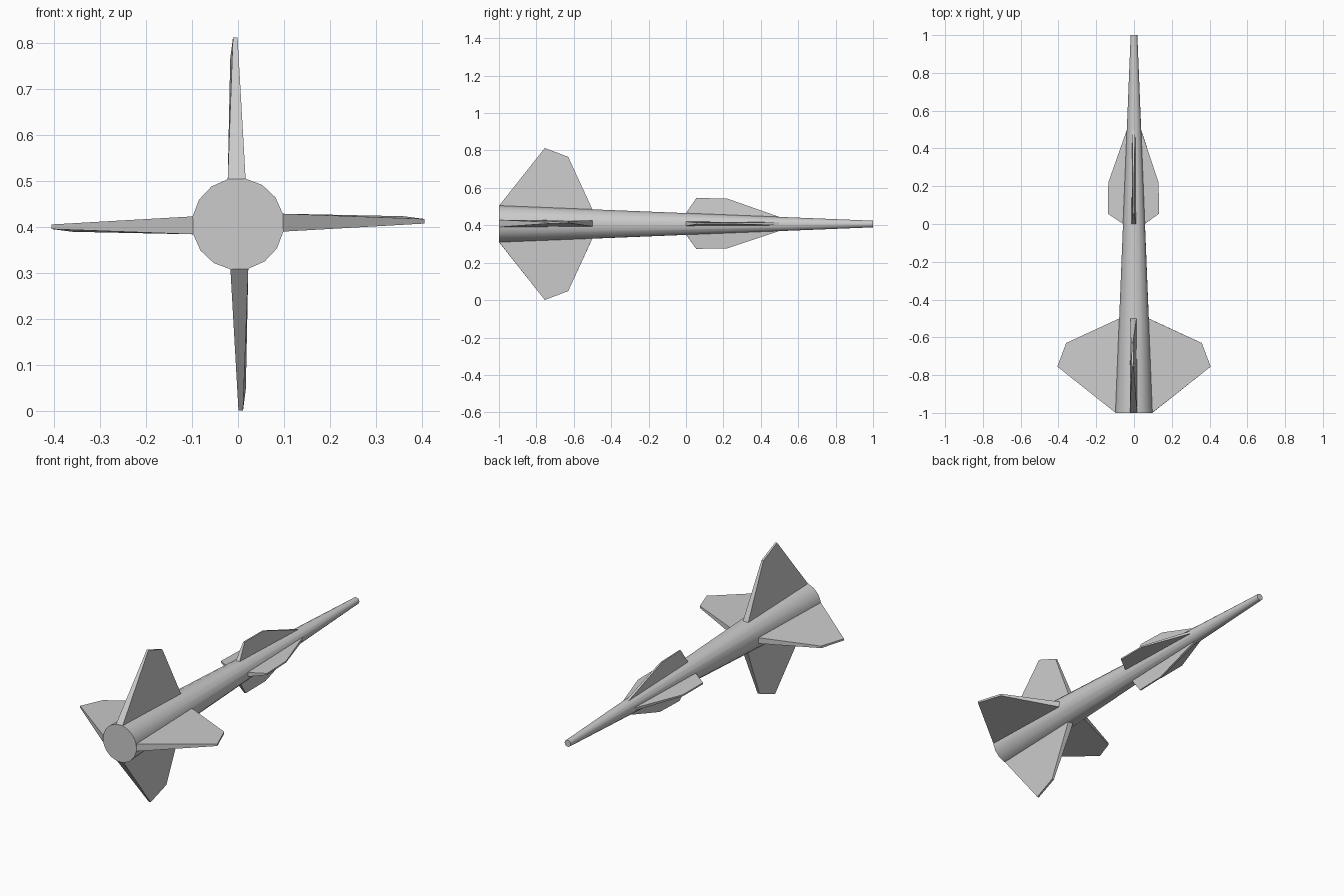
import bpy, bmesh, math

if "Cube" in bpy.data.objects:
    bpy.data.objects.remove(bpy.data.objects["Cube"])

CZ = 0.407                       # height of the body axis
SIDES = 16
HALF = math.pi / SIDES
TWIST = math.radians(1.7)        # slight roll of the body facets

grey = bpy.data.materials.new("plain grey")
grey.diffuse_color = (0.6, 0.6, 0.6, 1)
grey.use_nodes = True
grey.node_tree.nodes["Principled BSDF"].inputs["Base Color"].default_value = grey.diffuse_color


def radius(y):
    return 0.059 - 0.041 * y     # straight taper from tail to nose


def finish(bm, name):
    bmesh.ops.recalc_face_normals(bm, faces=bm.faces[:])
    mesh = bpy.data.meshes.new(name)
    bm.to_mesh(mesh)
    bm.free()
    mesh.materials.append(grey)
    ob = bpy.data.objects.new(name, mesh)
    bpy.context.collection.objects.link(ob)
    return ob


def body():
    bm = bmesh.new()
    rings = []
    for y in (-1, 1):
        r = radius(y)
        angles = [HALF + TWIST + 2 * HALF * i for i in range(SIDES)]
        rings.append([bm.verts.new((r * math.cos(a), y, CZ + r * math.sin(a))) for a in angles])
    for i in range(SIDES):
        j = (i + 1) % SIDES
        bm.faces.new((rings[0][i], rings[0][j], rings[1][j], rings[1][i]))
    for ring in rings:
        bm.faces.new(ring)
    ob = finish(bm, "tapered_body")
    bpy.context.view_layer.objects.active = ob
    ob.select_set(True)
    bpy.ops.object.shade_smooth_by_angle(angle=math.radians(40))
    ob.select_set(False)


def fin(name, turn, root, tips):
    """root: rear and front y; tips: (y, reach, low side, high side) rear then front."""
    bm = bmesh.new()
    ca, sa = math.cos(turn), math.sin(turn)

    def vert(y, reach, side):
        return bm.verts.new((reach * ca - side * sa, y, CZ + reach * sa + side * ca))

    def root_vert(y, s):
        a = s * HALF + TWIST
        return vert(y, radius(y) * math.cos(a) * 0.985, radius(y) * math.sin(a))

    sheets = []
    for s in (-1, 1):
        pts = [root_vert(root[0], s)]
        pts += [vert(y, reach, lo if s < 0 else hi) for y, reach, lo, hi in tips]
        pts.append(root_vert(root[1], s))
        sheets.append(pts)
    for p in sheets:
        bm.faces.new(p)
    for i in range(4):
        j = (i + 1) % 4
        bm.faces.new((sheets[0][i], sheets[0][j], sheets[1][j], sheets[1][i]))
    finish(bm, name)


body()
for k, side in enumerate(("right", "top", "left", "bottom")):
    turn = k * math.pi / 2
    # large swept tail fins
    fin(f"{side}_tail_fin", turn, (-1, -0.5),
        [(-0.755, 0.406, 0.001, 0.011), (-0.63, 0.359, 0.006, 0.017)])
    # small forward fins, slightly longer on the top and left
    extra = 0.006 if side in ("top", "left") else 0
    fin(f"{side}_forward_fin", turn, (0, 0.5),
        [(0.055, 0.133 + extra, -0.001, 0.007), (0.22, 0.13 + extra, 0.001, 0.009)])
